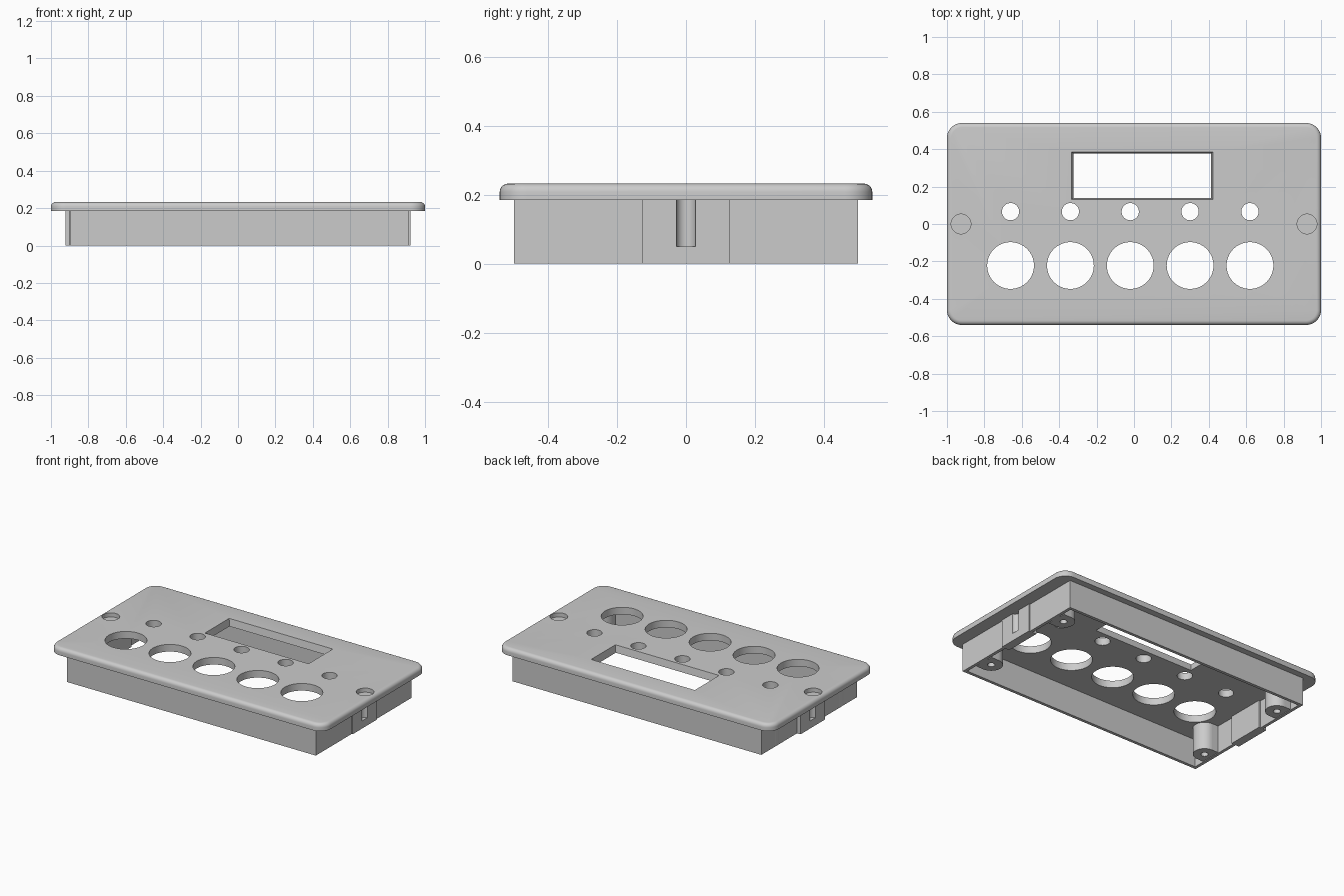
import bpy, bmesh
from mathutils import Matrix

old = bpy.data.objects.get("Cube")
if old:
    bpy.data.objects.remove(old, do_unlink=True)

grey = bpy.data.materials.new("light_grey")
grey.use_nodes = True
grey.diffuse_color = (0.6, 0.6, 0.6, 1)
grey.node_tree.nodes["Principled BSDF"].inputs["Base Color"].default_value = (0.6, 0.6, 0.6, 1)

LID_BOTTOM, LID_TOP, JOIN = 0.185, 0.232, 0.19


def add_object(name, bm):
    mesh = bpy.data.meshes.new(name)
    bm.to_mesh(mesh)
    bm.free()
    mesh.materials.append(grey)
    obj = bpy.data.objects.new(name, mesh)
    bpy.context.collection.objects.link(obj)
    return obj


def box(name, x0, x1, y0, y1, z0, z1):
    bm = bmesh.new()
    place = Matrix.Translation(((x0 + x1) / 2, (y0 + y1) / 2, (z0 + z1) / 2))
    size = Matrix.Diagonal((x1 - x0, y1 - y0, z1 - z0, 1))
    bmesh.ops.create_cube(bm, size=1, matrix=place @ size)
    return add_object(name, bm)


def cylinder(name, x, y, radius, z0, z1, sides=48):
    bm = bmesh.new()
    bmesh.ops.create_cone(bm, cap_ends=True, segments=sides, radius1=radius, radius2=radius,
                          depth=z1 - z0, matrix=Matrix.Translation((x, y, (z0 + z1) / 2)))
    return add_object(name, bm)


def combine(target, others, operation="DIFFERENCE"):
    """Apply a boolean with each other object, then remove it."""
    bpy.context.view_layer.objects.active = target
    for other in others:
        mod = target.modifiers.new("cut", "BOOLEAN")
        mod.operation, mod.solver, mod.object = operation, "EXACT", other
        bpy.ops.object.modifier_apply(modifier=mod.name)
        bpy.data.objects.remove(other, do_unlink=True)


def smooth(obj):
    bpy.ops.object.select_all(action="DESELECT")
    obj.select_set(True)
    bpy.context.view_layer.objects.active = obj
    bpy.ops.object.shade_smooth_by_angle(angle=0.6)


# Lid: rounded corners, then a rounded upper rim
lid = box("lid", -1, 1, -0.54, 0.54, LID_BOTTOM, LID_TOP)
bm = bmesh.new()
bm.from_mesh(lid.data)
upright = [e for e in bm.edges if abs(e.verts[0].co.z - e.verts[1].co.z) > 0.01]
bmesh.ops.bevel(bm, geom=upright, offset=0.08, segments=10, profile=0.5, affect="EDGES")
rim = [e for e in bm.edges if all(v.co.z > LID_TOP - 0.001 for v in e.verts)]
bmesh.ops.bevel(bm, geom=rim, offset=0.024, segments=5, profile=0.5, affect="EDGES")
bm.to_mesh(lid.data)
bm.free()

# Openings: five large holes, five small ones, two blind screw recesses
cutters = []
for i in range(5):
    x = -0.66 + 0.32 * i
    cutters.append(cylinder("knob_cutter", x, -0.222, 0.125, 0.1, 0.3, 64))
    cutters.append(cylinder("button_cutter", x, 0.066, 0.046, 0.1, 0.3))
for side in (-1, 1):
    cutters.append(cylinder("recess_cutter", side * 0.925, 0, 0.053, 0.205, 0.3))

# Display window with a narrow sloping border
window = box("window_cutter", -0.335, 0.423, 0.13, 0.386, LID_BOTTOM - 0.01, LID_TOP + 0.01)
for v in window.data.vertices:
    if v.co.z < LID_TOP:
        v.co.x += 0.012 if v.co.x < 0 else -0.012
        v.co.y += 0.012 if v.co.y < 0.2 else -0.012
combine(lid, cutters + [window])
smooth(lid)

# Skirt wall under the lid
wall = box("skirt_wall", -0.897, 0.915, -0.498, 0.498, 0, JOIN)
combine(wall, [box("hollow_cutter", -0.877, 0.895, -0.478, 0.478, -0.1, 0.3)])

# Thick end blocks, each with an upright half-round groove
for side, name in ((-1, "right"), (1, "left")):
    x0, x1 = sorted((side * 0.865, side * 0.922))
    block = box(name + "_end_block", x0, x1, -0.126, 0.126, 0, JOIN)
    combine(wall, [block], "UNION")
    combine(wall, [cylinder("groove_cutter", side * 0.925, 0, 0.028, 0.05, 0.3, 32)])
smooth(wall)

# Screw posts near the corners, joined to the end walls
for side, xname in ((-1, "right"), (1, "left")):
    for depth, yname in ((-1, "front"), (1, "back")):
        x, y = side * 0.83, depth * 0.335
        post = cylinder(f"{yname}_{xname}_screw_post", x, y, 0.07, 0.004, JOIN)
        x0, x1 = sorted((x, side * 0.885))
        combine(post, [box("web", x0, x1, y - 0.07, y + 0.07, 0.004, JOIN)], "UNION")
        combine(post, [cylinder("screw_cutter", x, y, 0.022, -0.1, 0.13, 24)])
        smooth(post)
